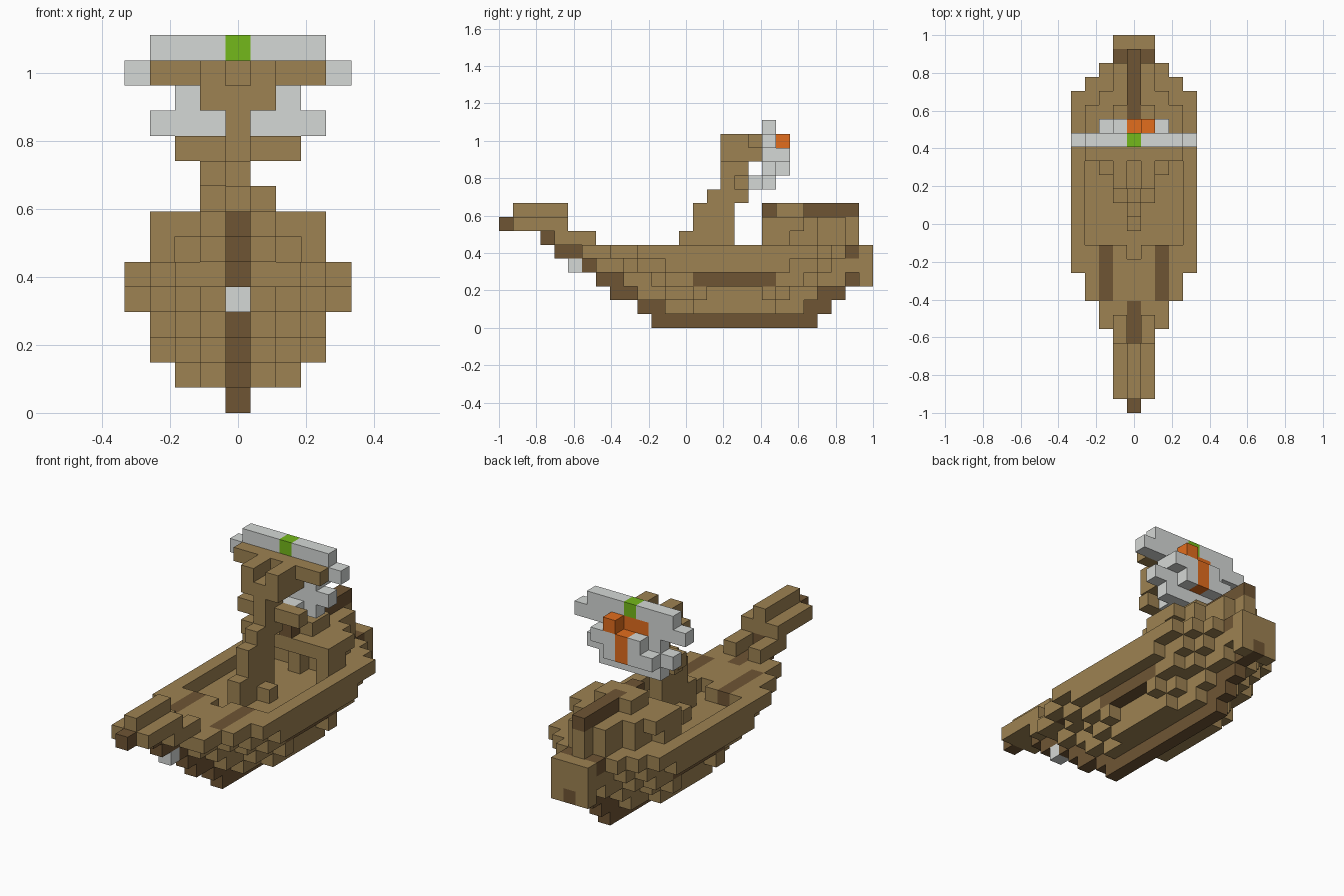
import bpy
import bmesh
from mathutils import Vector

if "Cube" in bpy.data.objects:
    bpy.data.objects.remove(bpy.data.objects["Cube"])

LENGTH = 27
SIZE = 2 / LENGTH


def linear(value):
    value /= 255
    return value / 12.92 if value < 0.04045 else ((value + 0.055) / 1.055) ** 2.4


def make_material(name, red, green, blue):
    mat = bpy.data.materials.new(name)
    colour = (linear(red), linear(green), linear(blue), 1)
    mat.diffuse_color = colour
    mat.use_nodes = True
    node = next(n for n in mat.node_tree.nodes if n.type == "BSDF_PRINCIPLED")
    node.inputs["Base Color"].default_value = colour
    node.inputs["Roughness"].default_value = 0.9
    return mat


MATERIALS = {
    "wood": make_material("brown wood", 157, 130, 82),
    "dark": make_material("dark wood", 111, 85, 52),
    "cloth": make_material("grey cloth", 213, 216, 214),
    "green": make_material("green cloth", 116, 184, 27),
    "orange": make_material("orange cloth", 226, 109, 29),
}

# Occupied blocks: (x, y, z) -> (part name, colour)
blocks = {}


def box(part, colour, xs, ys, zs):
    """Fill an inclusive range of blocks."""
    for x in range(xs[0], xs[1] + 1):
        for y in range(ys[0], ys[1] + 1):
            for z in range(zs[0], zs[1] + 1):
                blocks[x, y, z] = (part, colour)


def wide(part, colour, half, ys, zs):
    box(part, colour, (-half, half), ys, zs)


def pair(part, colour, x, ys, zs):
    """Fill the same range at x and -x."""
    for side in (-x, x):
        box(part, colour, (side, side), ys, zs)


def carve(half, ys, zs):
    for x in range(-half, half + 1):
        for y in range(ys[0], ys[1] + 1):
            for z in range(zs[0], zs[1] + 1):
                blocks.pop((x, y, z), None)


# Hull layers from the keel upward: one y range for each distance from the centre
layers = [
    [(11, 22)],
    [(10, 23), (12, 21), (14, 19)],
    [(8, 24), (10, 22), (12, 20)],
    [(7, 25), (9, 24), (11, 22), (12, 21)],
    [(6, 25), (7, 25), (9, 23), (10, 22), (12, 20)],
    [(4, 25), (6, 24), (6, 24), (8, 23), (10, 22)],
]
for z, layer in enumerate(layers):
    for x, ys in enumerate(layer):
        pair("hull", "wood", x, ys, (z, z))

# Dark side slots with a bracket under each end
pair("hull", "dark", 3, (14, 19), (3, 3))
for y in (14, 19):
    pair("hull", "wood", 3, (y, y), (2, 2))

# Keel and stem in dark wood
for z, start, end in ((0, 11, 22), (1, 10, 11), (1, 22, 23), (2, 8, 9), (2, 23, 24),
                      (3, 7, 8), (3, 24, 25), (4, 6, 6), (5, 4, 7)):
    wide("keel", "dark", 0, (start, end), (z, z))
wide("ram", "cloth", 0, (5, 5), (4, 4))

# Foredeck strips and sunken deck
pair("foredeck", "dark", 2, (8, 11), (5, 5))
carve(3, (12, 18), (5, 5))
carve(0, (11, 11), (5, 5))

# Bow beak
pair("beak", "wood", 1, (4, 6), (6, 6))
wide("beak", "dark", 0, (3, 4), (6, 6))
wide("beak", "wood", 1, (1, 4), (7, 7))
wide("beak", "wood", 0, (1, 4), (8, 8))
wide("beak", "dark", 0, (0, 0), (7, 7))

# Stern castle with doorways either side of a post
wide("stern_castle", "wood", 3, (19, 20), (6, 6))
wide("stern_castle", "wood", 3, (19, 21), (7, 7))
wide("stern_castle", "wood", 2, (21, 22), (6, 7))
wide("stern_castle", "wood", 1, (23, 24), (6, 7))
carve(2, (19, 20), (5, 6))
wide("door_post", "wood", 0, (20, 20), (5, 6))
wide("castle_ridge", "wood", 1, (20, 21), (8, 8))
wide("castle_ridge", "dark", 0, (21, 25), (8, 8))
wide("castle_ridge", "dark", 0, (19, 19), (8, 8))

# Sternpost and transom
wide("sternpost", "dark", 0, (25, 25), (3, 5))
wide("sternpost", "wood", 0, (25, 25), (6, 7))
pair("stern_ledge", "dark", 1, (25, 25), (5, 5))
wide("transom", "wood", 1, (26, 26), (3, 5))
wide("transom", "dark", 0, (26, 26), (3, 3))

# Stepped mast
wide("mast", "wood", 1, (15, 15), (5, 5))
wide("mast", "wood", 0, (13, 16), (5, 6))
wide("mast", "wood", 0, (14, 16), (7, 8))
wide("mast", "wood", 0, (15, 17), (9, 9))
box("mast", "wood", (-1, -1), (16, 16), (9, 9))
wide("mast", "wood", 0, (16, 17), (10, 12))
wide("lower_yard", "wood", 2, (17, 17), (10, 10))
wide("mast_head", "wood", 1, (16, 18), (12, 12))
pair("mast_head", "wood", 1, (16, 17), (13, 13))
wide("upper_yard", "wood", 3, (18, 18), (13, 13))

# Sail with green and orange emblem blocks
wide("sail", "cloth", 3, (19, 19), (14, 14))
wide("sail", "cloth", 4, (19, 19), (13, 13))
wide("sail", "cloth", 2, (19, 19), (10, 12))
pair("sail", "cloth", 3, (19, 19), (11, 11))
wide("sail", "cloth", 1, (18, 18), (10, 10))
box("sail", "cloth", (-2, 1), (20, 20), (11, 11))
box("sail", "cloth", (-1, 2), (20, 20), (12, 12))
wide("sail", "green", 0, (19, 19), (14, 14))
box("sail", "orange", (-1, 0), (19, 19), (13, 13))
wide("sail", "orange", 0, (20, 20), (11, 12))
box("sail", "orange", (1, 1), (20, 20), (13, 13))

# Make one mesh per part from the exposed block sides
DIRECTIONS = [Vector(d) for d in ((1, 0, 0), (0, 1, 0), (0, 0, 1),
                                  (-1, 0, 0), (0, -1, 0), (0, 0, -1))]


def build_part(part):
    mesh = bpy.data.meshes.new(part)
    colours = sorted({c for p, c in blocks.values() if p == part})
    for colour in colours:
        mesh.materials.append(MATERIALS[colour])
    bm = bmesh.new()
    for cell, (owner, colour) in blocks.items():
        if owner != part:
            continue
        centre = Vector((cell[0], cell[1] + 0.5 - LENGTH / 2, cell[2] + 0.5))
        for normal in DIRECTIONS:
            if tuple(int(a + b) for a, b in zip(cell, normal)) in blocks:
                continue
            across = normal.yzx
            up = normal.cross(across)
            corners = ((-1, -1), (1, -1), (1, 1), (-1, 1))
            points = [(centre + (normal + across * a + up * b) / 2) * SIZE for a, b in corners]
            face = bm.faces.new([bm.verts.new(p) for p in points])
            face.material_index = colours.index(colour)
    bmesh.ops.remove_doubles(bm, verts=bm.verts, dist=SIZE / 100)
    bm.to_mesh(mesh)
    bm.free()
    bpy.context.collection.objects.link(bpy.data.objects.new(part, mesh))


for part in sorted({p for p, c in blocks.values()}):
    build_part(part)
